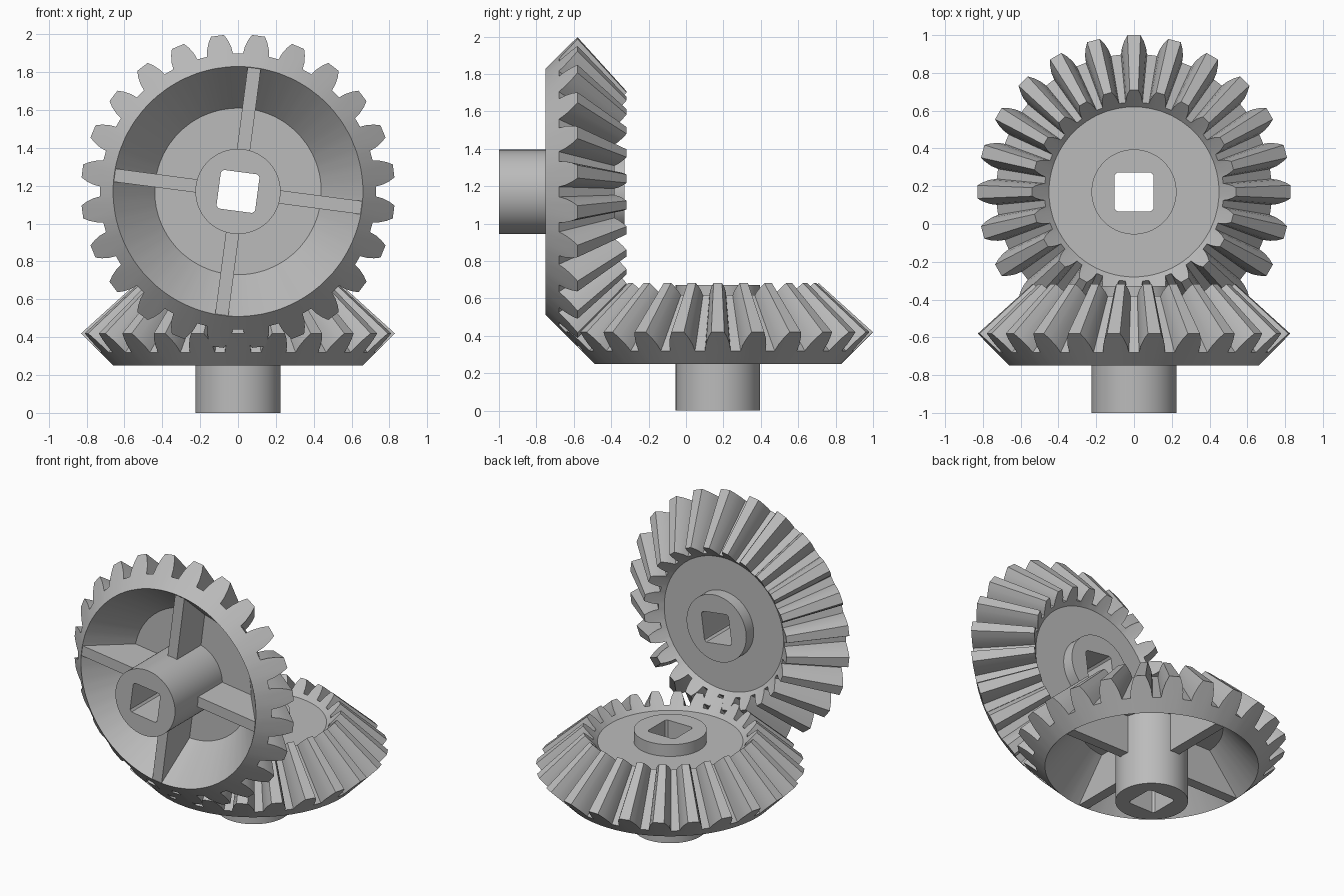
import bpy, bmesh
from math import pi, radians, cos, sin
from mathutils import Matrix

if "Cube" in bpy.data.objects:
    bpy.data.objects.remove(bpy.data.objects["Cube"])

steel = bpy.data.materials.new("plain_grey")
steel.use_nodes = True
grey = (0.5, 0.5, 0.5, 1)
steel.diffuse_color = grey
steel.node_tree.nodes["Principled BSDF"].inputs["Base Color"].default_value = grey

TEETH = 24
APEX = 1.17          # height where the pitch cones meet
INNER = 0.65         # scale of the small tooth end toward the apex
# half angle in degrees and relative height of the tooth flank
FLANK = [(5.4, 0), (4.8, 0.35), (3.7, 0.7), (2.4, 1)]


def add_object(name, bm, place):
    bmesh.ops.recalc_face_normals(bm, faces=bm.faces)
    mesh = bpy.data.meshes.new(name)
    bm.to_mesh(mesh)
    bm.free()
    mesh.materials.append(steel)
    mesh.shade_smooth()
    mesh.set_sharp_from_angle(angle=radians(25))
    obj = bpy.data.objects.new(name, mesh)
    bpy.context.collection.objects.link(obj)
    obj.matrix_world = place


def loft(name, angles, rings, place):
    """Skin a closed tube through rings; each ring maps an index to (radius, height)."""
    bm = bmesh.new()
    rows = []
    for ring in rings:
        row = []
        for i, a in enumerate(angles):
            r, z = ring(i)
            row.append(bm.verts.new((r * cos(a), r * sin(a), z)))
        rows.append(row)
    n = len(angles)
    for k, row in enumerate(rows):
        nxt = rows[(k + 1) % len(rows)]
        for i in range(n):
            j = (i + 1) % n
            bm.faces.new((row[i], row[j], nxt[j], nxt[i]))
    add_object(name, bm, place)


def circle(r, z):
    return lambda i: (r, z)


def toothed_body(name, place):
    profile = [(-a, h) for a, h in FLANK] + [(a, h) for a, h in reversed(FLANK)]
    angles, heights = [], []
    for t in range(TEETH):
        for a, h in profile:
            angles.append(2 * pi * t / TEETH + radians(a))
            heights.append(h)

    def outer(i):
        return 0.73 + 0.1 * heights[i], 0.32 + 0.1 * heights[i]

    def inner(i):
        r, z = outer(i)
        return r * INNER, APEX + (z - APEX) * INNER

    rings = [circle(0.2, 0.51), circle(0.44, 0.51), circle(0.66, 0.25),
             outer, inner, circle(0.45, 0.592), circle(0.2, 0.592)]
    loft(name, angles, rings, place)


def hub(name, place):
    # round sleeve with a rounded square bore
    n = 96
    angles = [2 * pi * i / n for i in range(n)]

    def bore(z):
        def ring(i):
            a = angles[i]
            return min(0.103 / max(abs(cos(a)), abs(sin(a))), 0.136), z
        return ring

    loft(name, angles, [circle(0.225, 0), circle(0.225, 0.672),
                        bore(0.672), bore(0)], place)


def rib(name, place):
    # web filling the hollow between sleeve and rim
    bm = bmesh.new()
    outline = [(0.2, 0.25), (0.657, 0.25), (0.435, 0.515), (0.2, 0.515)]
    face = bm.faces.new([bm.verts.new((r, -0.035, z)) for r, z in outline])
    ext = bmesh.ops.extrude_face_region(bm, geom=[face])
    moved = [v for v in ext["geom"] if isinstance(v, bmesh.types.BMVert)]
    bmesh.ops.translate(bm, vec=(0, 0.07, 0), verts=moved)
    add_object(name, bm, place)


def bevel_gear(prefix, place):
    toothed_body(prefix + "_toothed_body", place)
    hub(prefix + "_hub", place)
    for k in range(4):
        rib(f"{prefix}_rib_{k + 1}", place @ Matrix.Rotation(k * pi / 2, 4, "Z"))


# flat gear below, upright gear in front turned by half a tooth so they mesh
bevel_gear("lower_gear", Matrix.Translation((0, 0.17, 0)))
bevel_gear("upper_gear", Matrix.Translation((0, -1, APEX))
           @ Matrix.Rotation(-pi / 2, 4, "X")
           @ Matrix.Rotation(pi / TEETH, 4, "Z"))
